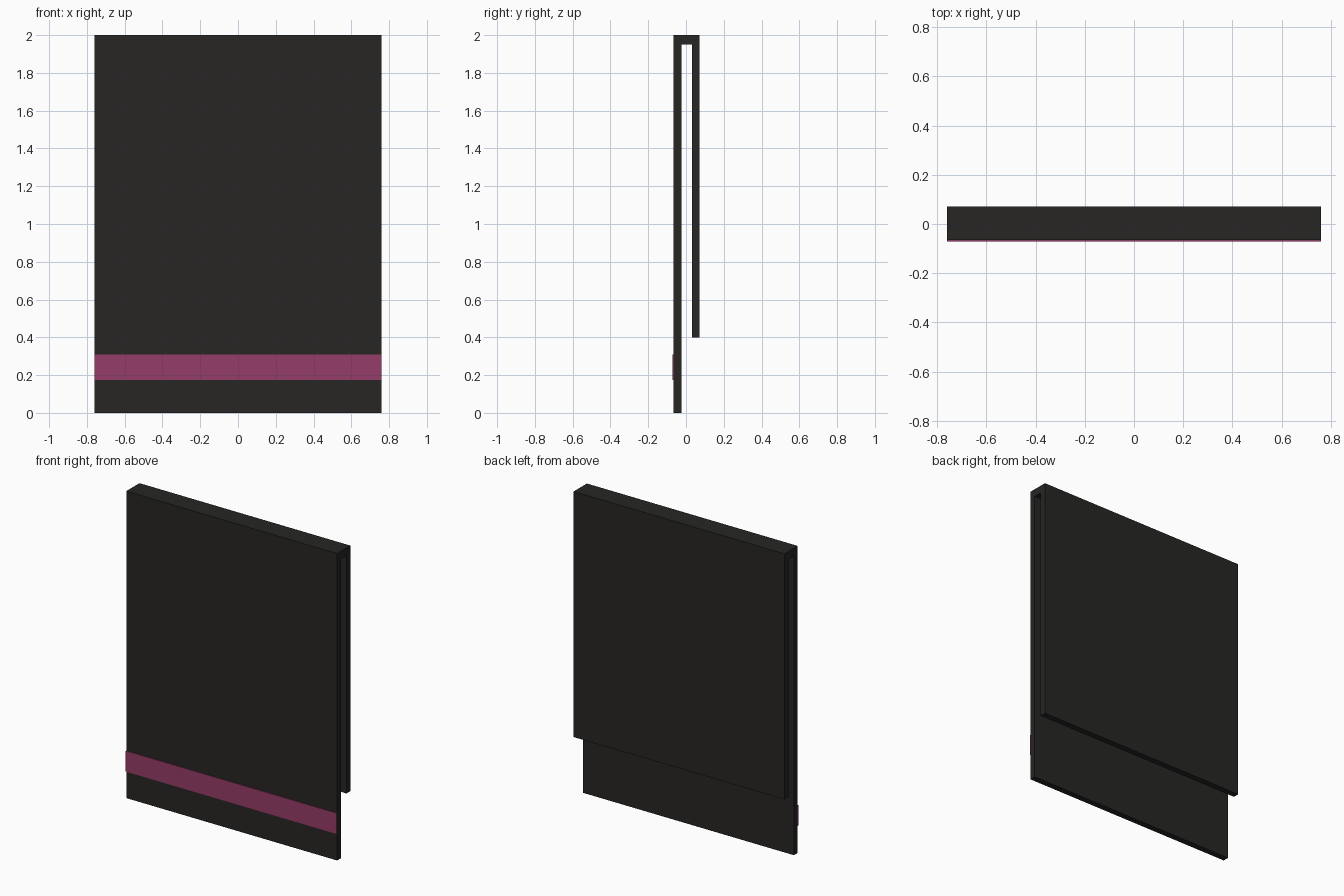
import bpy, bmesh

if "Cube" in bpy.data.objects:
    bpy.data.objects.remove(bpy.data.objects["Cube"])

X = 0.76  # half width


def material(name, rgb):
    m = bpy.data.materials.new(name)
    m.diffuse_color = (*rgb, 1)
    m.use_nodes = True
    m.node_tree.nodes["Principled BSDF"].inputs["Base Color"].default_value = m.diffuse_color
    return m


def extrude_profile(name, points, mat):
    """Extrude a closed (y, z) side profile across the full width."""
    bm = bmesh.new()
    face = bm.faces.new([bm.verts.new((-X, y, z)) for y, z in points])
    side = bmesh.ops.extrude_face_region(bm, geom=[face])
    verts = [g for g in side["geom"] if isinstance(g, bmesh.types.BMVert)]
    bmesh.ops.translate(bm, verts=verts, vec=(2 * X, 0, 0))
    bmesh.ops.recalc_face_normals(bm, faces=bm.faces)
    mesh = bpy.data.meshes.new(name)
    bm.to_mesh(mesh)
    bm.free()
    mesh.materials.append(mat)
    obj = bpy.data.objects.new(name, mesh)
    bpy.context.collection.objects.link(obj)
    return obj


dark = material("dark_cloth", (0.02, 0.019, 0.018))
plum = material("plum_cloth", (0.30, 0.045, 0.14))

# Folded towel: long front panel, top fold, shorter back panel
extrude_profile("folded_towel", [
    (-0.065, 0), (-0.025, 0), (-0.025, 1.95), (0.031, 1.95),
    (0.031, 0.4), (0.071, 0.4), (0.071, 2), (-0.065, 2)], dark)

# Thin coloured band across the front
extrude_profile("front_stripe", [
    (-0.071, 0.175), (-0.065, 0.175), (-0.065, 0.31), (-0.071, 0.31)], plum)
